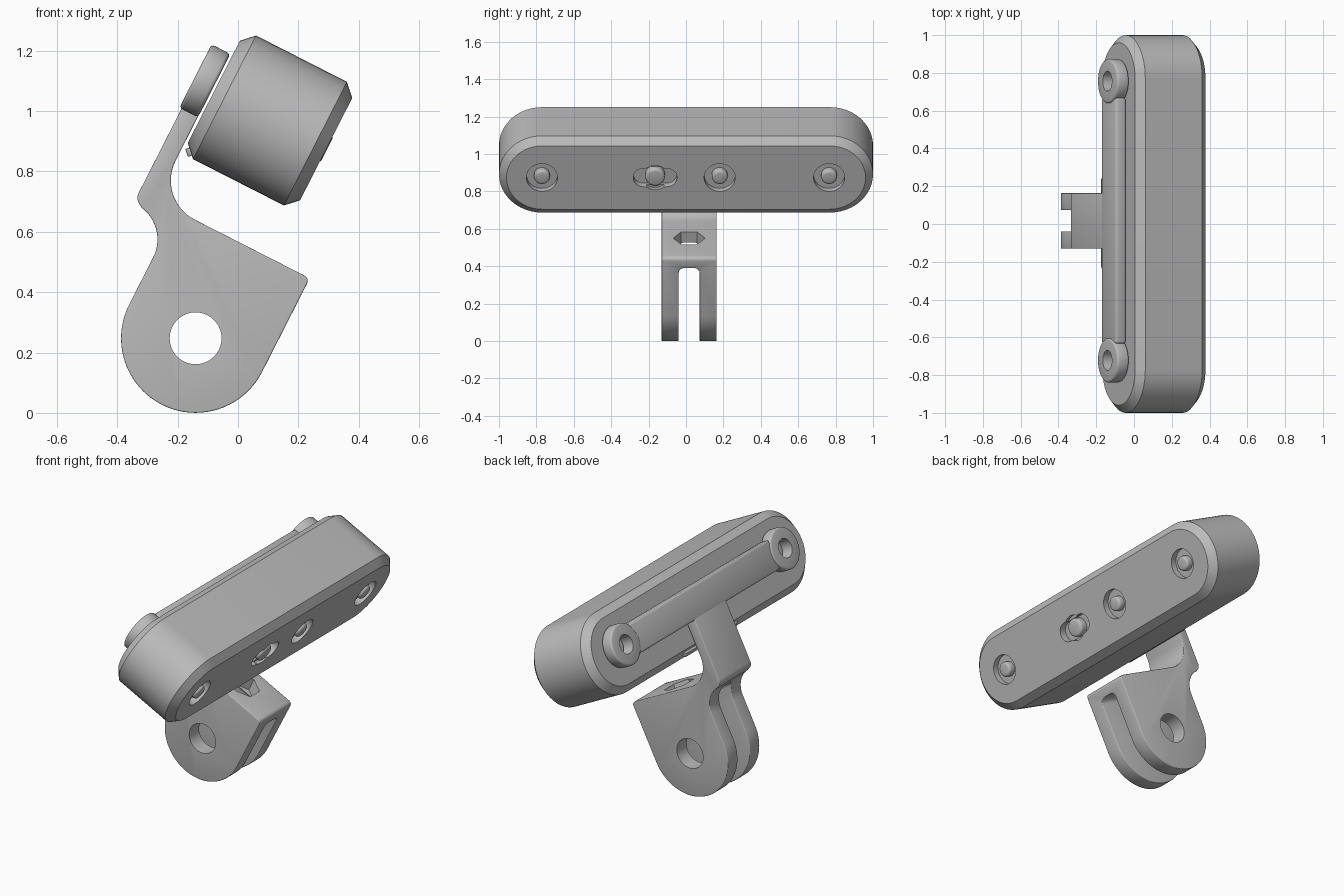
import bpy, bmesh
from math import cos, sin, pi, radians
from mathutils import Matrix, Vector

cube = bpy.data.objects.get("Cube")
if cube:
    bpy.data.objects.remove(cube)

grey = bpy.data.materials.new("plain grey")
grey.use_nodes = True
grey.diffuse_color = (0.5, 0.5, 0.5, 1)
grey.node_tree.nodes["Principled BSDF"].inputs["Base Color"].default_value = (0.5, 0.5, 0.5, 1)

# Tilted frame: A points out of the lamp face, W across it, Y along it
TILT = radians(27)
A = Vector((cos(TILT), 0, -sin(TILT)))
W = Vector((sin(TILT), 0, cos(TILT)))
Y = Vector((0, 1, 0))
CENTRE = Vector((0.106, 0, 0.969))
MID = 0.017  # sideways centre of the mount


def frame(u, v, n):
    m = Matrix((u, v, n)).transposed().to_4x4()
    m.translation = CENTRE
    return m


FACE = frame(Y, W, A)
SIDE = frame(A, W, -Y)
SLOPE = frame(A, Y, W)


def arc(cx, cy, r, start, end, n=16):
    return [(cx + r * cos(radians(start + (end - start) * i / n)),
             cy + r * sin(radians(start + (end - start) * i / n))) for i in range(n + 1)]


def stadium(half, r, cx=0, cy=0, n=24):
    s = half - r
    if s < 0.001:
        return arc(cx, cy, r, 0, 360, 2 * n)[:-1]
    return arc(cx + s, cy, r, -90, 90, n) + arc(cx - s, cy, r, 90, 270, n)


def prism(name, points, low, high, matrix, bevel=0, segments=1):
    """Extrude a closed outline between two depths of a frame."""
    bm = bmesh.new()
    base = bm.faces.new([bm.verts.new((x, y, low)) for x, y in points])
    top = bmesh.ops.extrude_face_region(bm, geom=[base])["geom"]
    bmesh.ops.translate(bm, vec=(0, 0, high - low),
                        verts=[v for v in top if isinstance(v, bmesh.types.BMVert)])
    bmesh.ops.recalc_face_normals(bm, faces=bm.faces[:])
    mesh = bpy.data.meshes.new(name)
    bm.to_mesh(mesh)
    bm.free()
    mesh.materials.append(grey)
    obj = bpy.data.objects.new(name, mesh)
    obj.matrix_world = matrix
    bpy.context.collection.objects.link(obj)
    if bevel:
        add_bevel(obj, bevel, segments)
    return obj


def add_bevel(obj, width, segments):
    mod = obj.modifiers.new("edge", "BEVEL")
    mod.width = width
    mod.segments = segments
    mod.limit_method = "ANGLE"
    mod.angle_limit = radians(40)


def cut(obj, name, *args):
    cutter = prism(name, *args)
    cutter.hide_render = True
    cutter.hide_set(True)
    cutter.display_type = "WIRE"
    mod = obj.modifiers.new(name, "BOOLEAN")
    mod.operation = "DIFFERENCE"
    mod.solver = "EXACT"
    mod.object = cutter


parts = []

# Lamp body with chamfered rims
body = prism("lamp_body", stadium(1, 0.23), -0.209, 0.209, FACE, 0.04)
parts.append(body)

# Recessed buttons on the lamp face
for i, y in enumerate((-0.77, -0.165, 0.18, 0.765)):
    if i == 1:
        cut(body, "slider_slot_cutter", stadium(0.117, 0.055, y), 0.165, 0.3, FACE)
        cut(body, "slider_round_cutter", stadium(0.072, 0.072, y), 0.185, 0.3, FACE)
    else:
        cut(body, f"recess_cutter_{i}", stadium(0.083, 0.083, y), 0.172, 0.3, FACE)
    radius = 0.052 if i == 1 else 0.042
    parts.append(prism(f"button_{i}", stadium(radius, radius, y), 0.14, 0.212, FACE, 0.014, 3))

# Slim cover strip on the lower rear chamfer
strip_frame = FACE @ Matrix.Translation((0, -0.21, -0.189)) @ Matrix.Rotation(radians(45), 4, "X")
parts.append(prism("cover_strip", stadium(0.245, 0.014, 0.005), -0.012, 0.016, strip_frame, 0.004, 2))

# Mounting bar behind the lamp and its two screw bosses
bar = [(MID + sx * 0.65, 0.019 + sy * 0.085) for sx, sy in ((-1, -1), (1, -1), (1, 1), (-1, 1))]
parts.append(prism("mount_bar", bar, -0.28, -0.218, FACE, 0.012, 3))
for side, sign in (("left", 1), ("right", -1)):
    y = MID + sign * 0.739
    boss = prism(f"boss_{side}", stadium(0.118, 0.118, y, 0.019), -0.287, -0.217, FACE, 0.012, 3)
    cut(boss, f"boss_hole_cutter_{side}", stadium(0.053, 0.053, y, 0.019), -0.5, 0, FACE)
    parts.append(boss)

# Forked arm: round lobe, sloped shoulder, neck up to the bar
HUB = (0.108, -0.755)
outline = (arc(*HUB, 0.247, 180, 360, 40)
           + arc(0.335, -0.426, 0.02, 0, 90, 4)
           + arc(-0.073, -0.261, 0.145, 270, 180)
           + [(-0.219, 0), (-0.279, 0)]
           + arc(-0.241, -0.411, 0.038, 180, 250, 6)
           + arc(-0.27, -0.58, 0.131, 80, 0))
arm = prism("forked_arm", outline, -MID - 0.147, -MID + 0.147, SIDE)
slot = ([(MID - 0.056, -1.4), (MID + 0.056, -1.4)]
        + arc(MID + 0.026, -0.5, 0.03, 0, 90, 5) + arc(MID - 0.026, -0.5, 0.03, 90, 180, 5))
cut(arm, "fork_slot_cutter", slot, -0.7, 0.7, FACE)
add_bevel(arm, 0.012, 3)
cut(arm, "pivot_hole_cutter", arc(*HUB, 0.086, 0, 360, 40)[:-1], -0.5, 0.5, SIDE)

# Six-sided nut pocket in the shoulder, opening into the slot
cut(arm, "nut_pocket_cutter", arc(0.125, MID, 0.085, 30, 390, 6)[:-1], -0.482, -0.3, SLOPE)
parts.append(arm)

# Bake the modifiers and smooth the rounded surfaces
for obj in parts:
    bpy.ops.object.select_all(action="DESELECT")
    obj.select_set(True)
    bpy.context.view_layer.objects.active = obj
    for mod in list(obj.modifiers):
        bpy.ops.object.modifier_apply(modifier=mod.name)
    bpy.ops.object.shade_smooth_by_angle(angle=radians(32))
for obj in list(bpy.data.objects):
    if obj.name.endswith("_cutter") or "_cutter_" in obj.name:
        bpy.data.objects.remove(obj)
